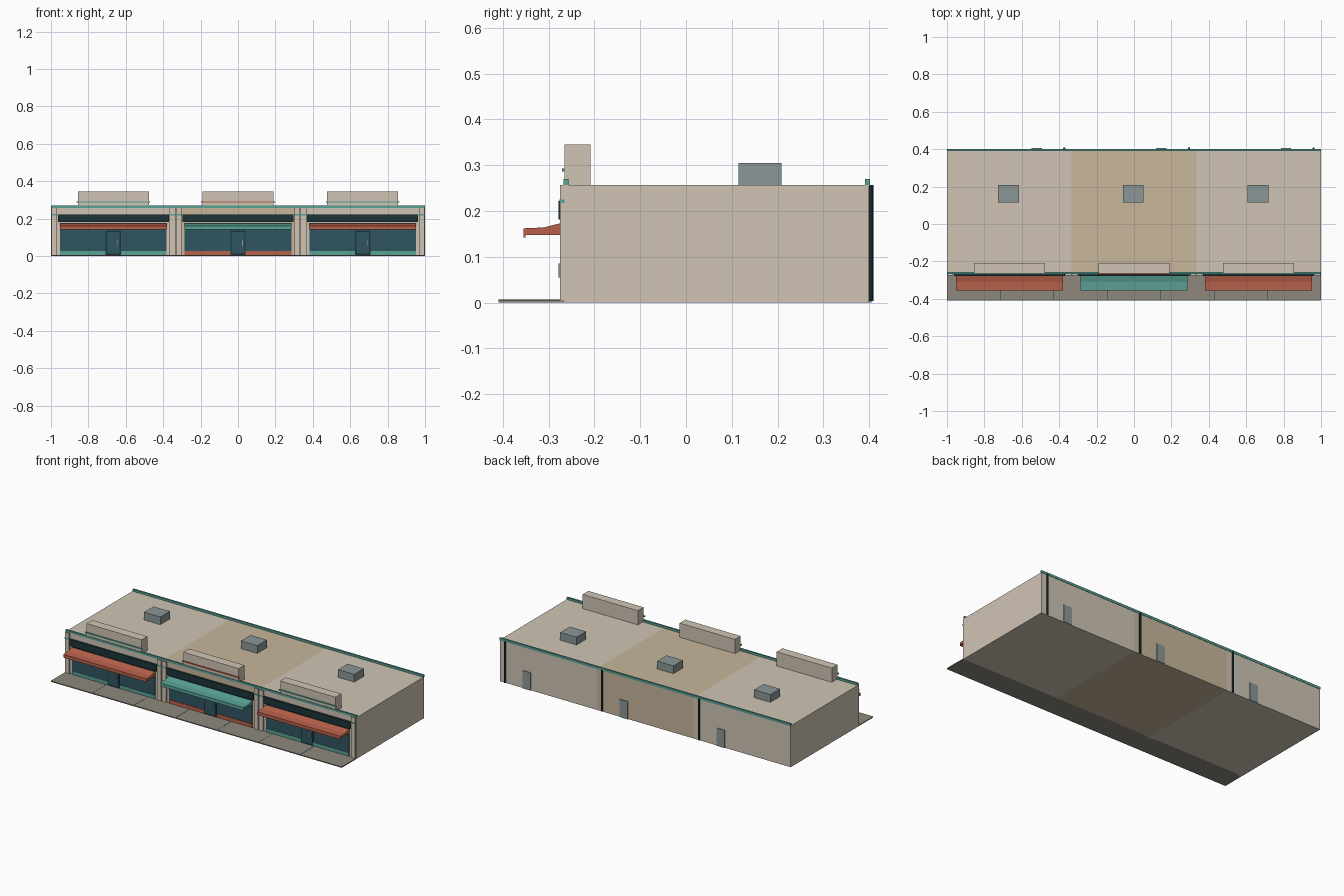
import bpy, bmesh

if "Cube" in bpy.data.objects:
    bpy.data.objects.remove(bpy.data.objects["Cube"])

def mat(name, r, g, b):
    m = bpy.data.materials.new(name)
    m.diffuse_color = (r, g, b, 1)
    m.use_nodes = True
    m.node_tree.nodes["Principled BSDF"].inputs["Base Color"].default_value = m.diffuse_color
    return m

CREAM = mat("cream_wall", .63, .56, .46)
TAN = mat("tan_wall", .58, .47, .33)
TEAL = mat("teal_paint", .10, .36, .30)
RED = mat("red_paint", .48, .12, .07)
GLASS = mat("dark_glass", .03, .09, .12)
DARK = mat("dark_metal", .012, .035, .04)
METAL = mat("grey_metal", .26, .31, .31)
PAVE = mat("paving", .27, .25, .21)

def finish(name, bm, material):
    bmesh.ops.recalc_face_normals(bm, faces=bm.faces)
    me = bpy.data.meshes.new(name)
    bm.to_mesh(me)
    bm.free()
    me.materials.append(material)
    ob = bpy.data.objects.new(name, me)
    bpy.context.collection.objects.link(ob)
    return ob

def box(name, x0, x1, y0, y1, z0, z1, material):
    bm = bmesh.new()
    bmesh.ops.create_cube(bm, size=1)
    for v in bm.verts:
        v.co = ((x0 + x1) / 2 + v.co.x * (x1 - x0),
                (y0 + y1) / 2 + v.co.y * (y1 - y0),
                (z0 + z1) / 2 + v.co.z * (z1 - z0))
    return finish(name, bm, material)

def extrude_x(name, profile, x0, x1, material):
    bm = bmesh.new()
    face = bm.faces.new([bm.verts.new((x0, y, z)) for y, z in profile])
    new = bmesh.ops.extrude_face_region(bm, geom=[face])["geom"]
    bmesh.ops.translate(bm, vec=(x1 - x0, 0, 0),
                        verts=[v for v in new if isinstance(v, bmesh.types.BMVert)])
    return finish(name, bm, material)

def cylinder(name, x, y, z0, z1, r, material):
    bm = bmesh.new()
    bmesh.ops.create_cone(bm, cap_ends=True, segments=10, radius1=r, radius2=r, depth=z1 - z0)
    bmesh.ops.translate(bm, vec=(x, y, (z0 + z1) / 2), verts=bm.verts)
    return finish(name, bm, material)

H, FRONT, BACK = .257, -.265, .40
PITCH = 2 / 3
AWNING = [(-.275, .173), (-.31, .164), (-.355, .162), (-.355, .142),
          (-.351, .142), (-.351, .147), (FRONT, .147), (FRONT, .173)]

for i, shop in enumerate(("left", "middle", "right")):
    cx = (i - 1) * PITCH
    mid = i == 1
    main, accent = (TEAL, RED) if mid else (RED, TEAL)

    # Building shell and raised parapet with its stripe
    box(shop + "_body", cx - PITCH / 2, cx + PITCH / 2, FRONT, BACK, 0, H, TAN if mid else CREAM)
    box(shop + "_parapet", cx - .19, cx + .19, FRONT, -.209, H, .345, CREAM)
    box(shop + "_parapet_stripe", cx - .197, cx + .197, -.271, FRONT, .286, .293, accent)

    # Shop window, bulkhead and sign board
    box(shop + "_window", cx - .285, cx + .285, -.269, FRONT, .028, .178, GLASS)
    box(shop + "_bulkhead", cx - .285, cx + .285, -.272, FRONT, .006, .028, accent)
    box(shop + "_sign_board", cx - .297, cx + .297, -.278, FRONT, .181, .222, DARK)

    # Front door with handle
    box(shop + "_front_door", cx - .041, cx + .041, -.273, FRONT, .006, .136, DARK)
    box(shop + "_front_door_glass", cx - .034, cx + .034, -.2745, FRONT, .014, .128, GLASS)
    box(shop + "_door_handle", cx + .022, cx + .026, -.279, -.273, .055, .085, METAL)

    # Awning
    extrude_x(shop + "_awning", AWNING, cx - .286, cx + .286, main)

    # Pilasters with a small band
    for side in (-1, 1):
        px = cx + side * (PITCH / 2 - .017)
        tag = shop + ("_pilaster_left" if side < 0 else "_pilaster_right")
        box(tag, px - .015, px + .015, -.275, FRONT, 0, H, CREAM)
        box(tag + "_band", px - .0165, px + .0165, -.2765, FRONT, .217, .225, TEAL)

    # Roof unit
    box(shop + "_roof_unit", cx - .06, cx + .052, .115, .209, H, .305, METAL)

    # Back door and downpipe
    box(shop + "_back_door", cx + .118, cx + .174, BACK, .405, 0, .11, METAL)
    cylinder(shop + "_downpipe", cx + .294, .404, .003, H, .006, DARK)

# Front and back coping along the roof edge
box("front_coping", -1, 1, -.268, -.257, H, .27, TEAL)
box("back_coping", -1, 1, .391, .402, H - .002, .27, TEAL)

# Pavement with joints between slabs
box("pavement", -1, 1, -.41, FRONT, 0, .006, PAVE)
for k in range(1, 7):
    jx = -1 + k * 2 / 7
    box("pavement_joint_%d" % k, jx - .0015, jx + .0015, -.41, -.275, .004, .0064, DARK)
